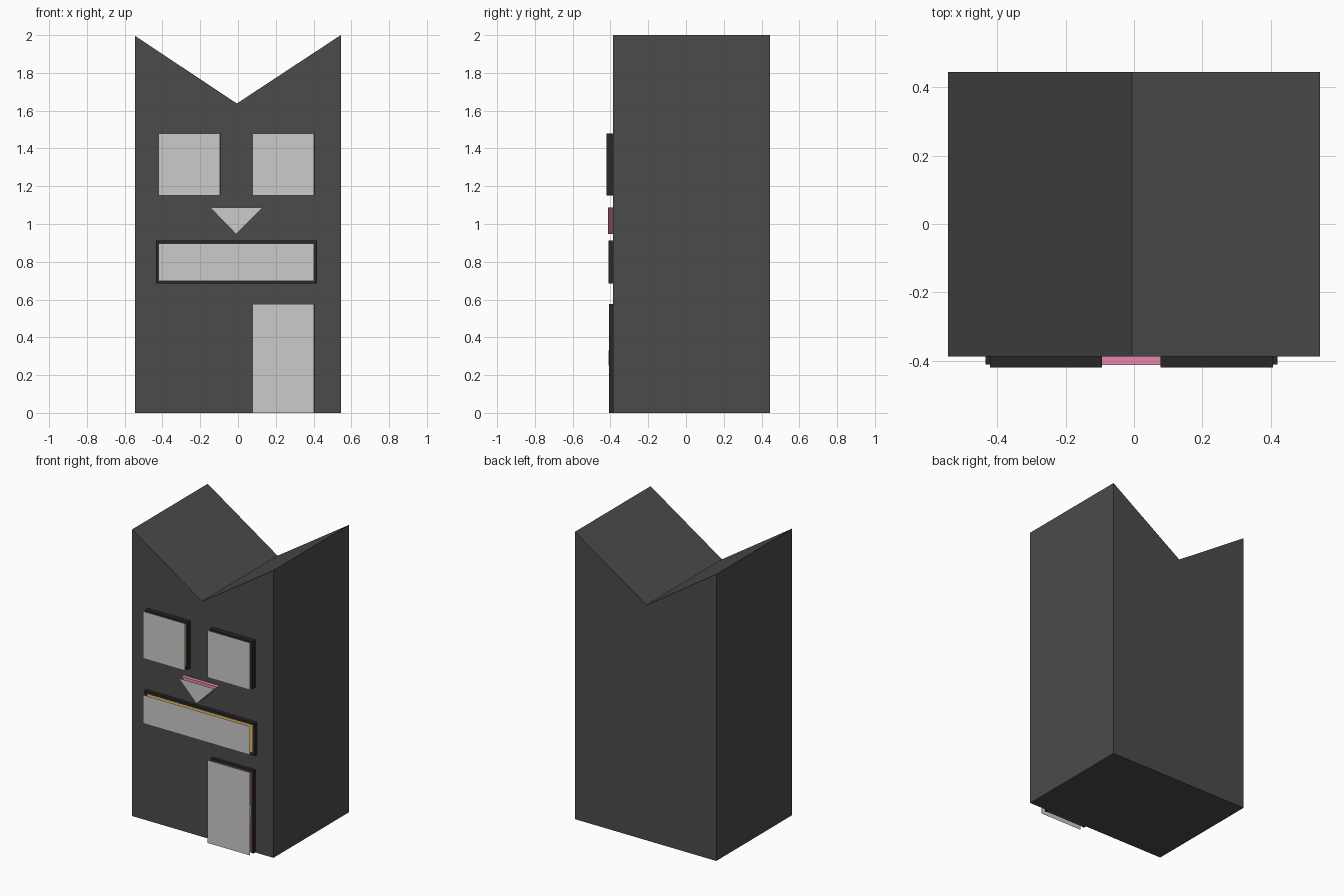
import bpy, bmesh

if "Cube" in bpy.data.objects:
    bpy.data.objects.remove(bpy.data.objects["Cube"])

BACK, WALL, PANE = 0.444, -0.387, -0.443


def material(name, rgb):
    m = bpy.data.materials.new(name)
    m.diffuse_color = (*rgb, 1)
    m.use_nodes = True
    m.node_tree.nodes["Principled BSDF"].inputs["Base Color"].default_value = m.diffuse_color
    return m


WALL_GREY = material("wall_grey", (0.07, 0.07, 0.07))
BLACK = material("frame_black", (0.02, 0.02, 0.02))
YELLOW = material("glass_yellow", (0.8, 0.5, 0.1))
PINK = material("nose_pink", (0.8, 0.25, 0.42))
BROWN = material("door_brown", (0.2, 0.07, 0.05))
SILVER = material("handle_silver", (0.5, 0.5, 0.5))


def finish(bm, name, mat):
    bmesh.ops.recalc_face_normals(bm, faces=bm.faces)
    me = bpy.data.meshes.new(name)
    bm.to_mesh(me)
    bm.free()
    if mat:
        me.materials.append(mat)
    ob = bpy.data.objects.new(name, me)
    bpy.context.collection.objects.link(ob)
    return ob


def prism(name, profile, y0, y1, mat):
    """Extrude an x-z outline from y0 to y1."""
    bm = bmesh.new()
    f = bm.faces.new([bm.verts.new((x, y0, z)) for x, z in profile])
    r = bmesh.ops.extrude_face_region(bm, geom=[f])
    for v in r["geom"]:
        if isinstance(v, bmesh.types.BMVert):
            v.co.y = y1
    return finish(bm, name, mat)


def rect(x0, x1, z0, z1):
    return [(x0, z0), (x1, z0), (x1, z1), (x0, z1)]


def sheet(name, profile):
    """Thin flat pane floating just in front of a feature."""
    bm = bmesh.new()
    bm.faces.new([bm.verts.new((x, PANE, z)) for x, z in profile])
    ob = finish(bm, name, None)
    if ob.data.polygons[0].normal.y > 0:
        ob.data.flip_normals()


def frame(name, x0, x1, z0, z1, front, border, mat, bottom=True):
    """Border of bars around an opening."""
    b = border
    zi = z0 + b if bottom else z0
    outline = [(x0, z0), (x0, z1), (x1, z1), (x1, z0)]
    inner = [(x0 + b, zi), (x0 + b, z1 - b), (x1 - b, z1 - b), (x1 - b, zi)]
    bm = bmesh.new()
    rings = [[bm.verts.new((x, y, z)) for x, z in o]
             for y in (front, WALL) for o in (outline, inner)]
    fo, fi, bo, bi = rings
    n = 4 if bottom else 3
    for i in range(n):
        j = (i + 1) % 4
        for p, q in ((fo, fi), (fi, bi), (bi, bo), (bo, fo)):
            bm.faces.new((p[i], p[j], q[j], q[i]))
    if not bottom:
        for i in (0, 3):
            bm.faces.new((fo[i], fi[i], bi[i], bo[i]))
    finish(bm, name, mat)


# Tower body with the notched, ear-shaped roof
prism("body", [(-0.544, 0), (0.544, 0), (0.544, 2), (-0.006, 1.638), (-0.544, 1.995)],
      WALL, BACK, WALL_GREY)

# Square eye windows
for side, x0, x1 in (("left", -0.421, -0.093), ("right", 0.077, 0.406)):
    frame(side + "_window_frame", x0, x1, 1.151, 1.48, -0.42, 0.018, BLACK)
    prism(side + "_window_glass", rect(x0 + 0.018, x1 - 0.018, 1.169, 1.462),
          -0.415, WALL, YELLOW)
    sheet(side + "_window_pane", rect(x0, x1 - 0.003, 1.151, 1.48))

# Triangular nose
nose = [(-0.147, 1.087), (0.13, 1.087), (-0.01, 0.946)]
prism("nose", nose, -0.412, WALL, PINK)
sheet("nose_pane", nose)

# Wide mouth window
frame("mouth_frame", -0.434, 0.419, 0.684, 0.912, -0.411, 0.018, BLACK)
prism("mouth_glass", rect(-0.416, 0.401, 0.702, 0.894), -0.408, WALL, YELLOW)
sheet("mouth_pane", rect(-0.421, 0.402, 0.699, 0.898))

# Door, its frame and handle
frame("door_frame", 0.077, 0.405, 0, 0.577, -0.407, 0.015, BLACK, bottom=False)
prism("door", rect(0.092, 0.39, 0, 0.562), -0.404, WALL, BROWN)
prism("door_handle", rect(0.365, 0.388, 0.25, 0.33), -0.41, -0.404, SILVER)
sheet("door_pane", rect(0.077, 0.403, 0, 0.577))
